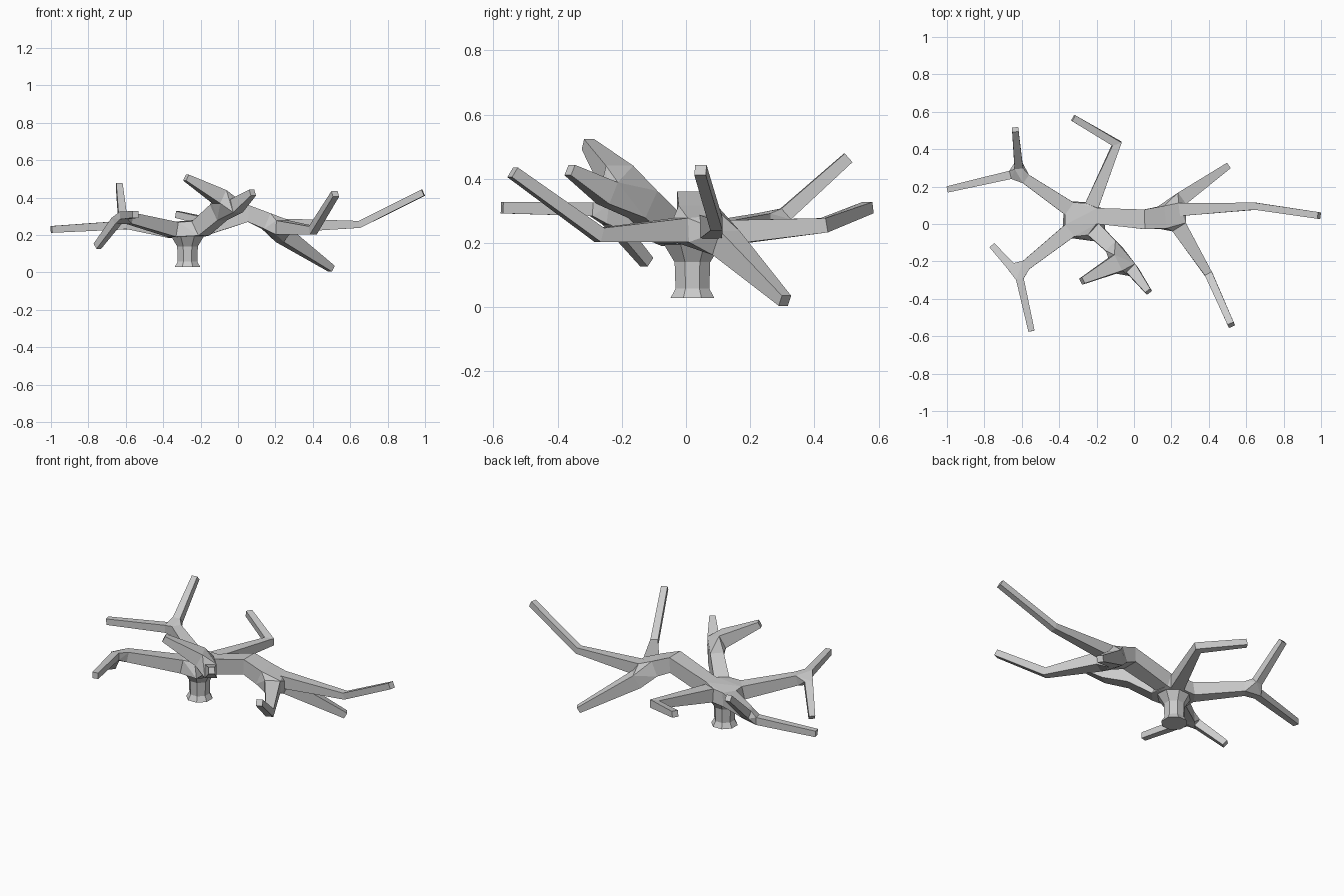
import bpy, bmesh
from math import cos, sin, tau
from mathutils import Vector

if "Cube" in bpy.data.objects:
    bpy.data.objects.remove(bpy.data.objects["Cube"])


def finish(bm, name):
    bmesh.ops.recalc_face_normals(bm, faces=bm.faces[:])
    me = bpy.data.meshes.new(name)
    bm.to_mesh(me)
    bm.free()
    ob = bpy.data.objects.new(name, me)
    bpy.context.collection.objects.link(ob)
    return ob


def loft(name, rings):
    """Skin a list of equal-sized rings and cap both ends."""
    bm = bmesh.new()
    vs = [[bm.verts.new(c) for c in r] for r in rings]
    n = len(rings[0])
    for a, b in zip(vs, vs[1:]):
        for i in range(n):
            j = (i + 1) % n
            bm.faces.new((a[i], a[j], b[j], b[i]))
    bm.faces.new(vs[0][::-1])
    bm.faces.new(vs[-1])
    return finish(bm, name)


def limb(name, pts):
    """Four-sided tapering branch through (x, y, z, width, height); returns its end rings."""
    ps = [Vector(p[:3]) for p in pts]
    rings = []
    for i, p in enumerate(ps):
        t = Vector()
        if i:
            t += (p - ps[i - 1]).normalized()
        if i < len(ps) - 1:
            t += (ps[i + 1] - p).normalized()
        t.normalize()
        side = t.cross(Vector((0, 0, 1))).normalized()
        up = side.cross(t)
        w, h = pts[i][3] / 2, pts[i][4] / 2
        rings.append([p + side * w * a + up * h * b
                      for a, b in ((-1, -1), (1, -1), (1, 1), (-1, 1))])
    loft(name, rings)
    return rings[0], rings[-1]


def joint(name, *rings):
    """Convex knot that closes the space between branch ends."""
    bm = bmesh.new()
    for r in rings:
        for c in r:
            bm.verts.new(c)
    res = bmesh.ops.convex_hull(bm, input=bm.verts[:])
    junk = {v for v in res["geom_interior"] if isinstance(v, bmesh.types.BMVert)}
    bmesh.ops.delete(bm, geom=list(junk), context='VERTS')
    bmesh.ops.dissolve_limit(bm, angle_limit=0.05, verts=bm.verts[:], edges=bm.edges[:])
    finish(bm, name)


# Flared stump
def octagon(r, z):
    return [Vector((-0.27 + r * cos(tau * (i + .5) / 8), 0.02 + r * sin(tau * (i + .5) / 8), z))
            for i in range(8)]


stump = [octagon(r, z) for r, z in ((.074, .028), (.057, .058), (.06, .14), (.096, .195))]
loft("stump", stump)

# Back left branch with two twigs
a0, a1 = limb("back_left_branch", [(-.35, .085, .225, .08, .08), (-.58, .242, .262, .055, .06)])
_, n = a0, a1
t1, _ = limb("back_left_outer_twig", [(-.66, .263, .25, .045, .045), (-.998, .185, .23, .034, .036)])
t2, _ = limb("back_left_upper_twig", [(-.617, .31, .29, .045, .045), (-.635, .505, .465, .034, .036)])
joint("back_left_knot", a1, t1, t2)

# Front left branch with two twigs
f0, f1 = limb("front_left_branch", [(-.35, -.04, .23, .08, .08), (-.58, -.222, .29, .055, .06)])
t1, _ = limb("front_left_outer_twig", [(-.61, -.295, .305, .042, .042), (-.548, -.573, .31, .034, .036)])
t2, _ = limb("front_left_lower_twig", [(-.65, -.235, .275, .045, .045), (-.752, -.122, .14, .034, .036)])
joint("front_left_knot", f1, t1, t2)

# Back branch with an elbow
b0, _ = limb("back_branch", [(-.225, .1, .23, .075, .08), (-.092, .43, .255, .052, .045),
                             (-.325, .567, .31, .036, .036)])

# Main right bough, splitting in three
c0, c1 = limb("right_bough", [(-.185, .042, .24, .085, .09), (.055, .025, .315, .105, .09),
                              (.15, .035, .275, .12, .09)])
r1, _ = limb("right_long_branch", [(.24, .077, .25, .07, .075), (.65, .095, .257, .038, .038),
                                   (.99, .045, .427, .036, .036)])
r2, _ = limb("right_low_branch", [(.24, .125, .2, .075, .085), (.5, .308, .02, .035, .036)])
r3, _ = limb("right_front_branch", [(.24, -.015, .24, .085, .075), (.4, -.27, .225, .042, .045),
                                    (.52, -.54, .42, .036, .036)])
joint("right_knot", c1, r1, r2, r3)

# Front rising branch with two stubby twigs
d0, d1 = limb("front_branch", [(-.2, -.045, .235, .085, .09), (-.105, -.135, .32, .075, .1)])
t1, _ = limb("front_upper_twig", [(-.1, -.215, .405, .095, .08), (-.278, -.305, .507, .036, .036)])
t2, _ = limb("front_right_twig", [(-.01, -.245, .355, .065, .075), (.078, -.362, .427, .034, .036)])
joint("front_knot", d1, t1, t2)

# Crown where every branch meets the stump
joint("crown", stump[-1], a0, f0, b0, c0, d0)
